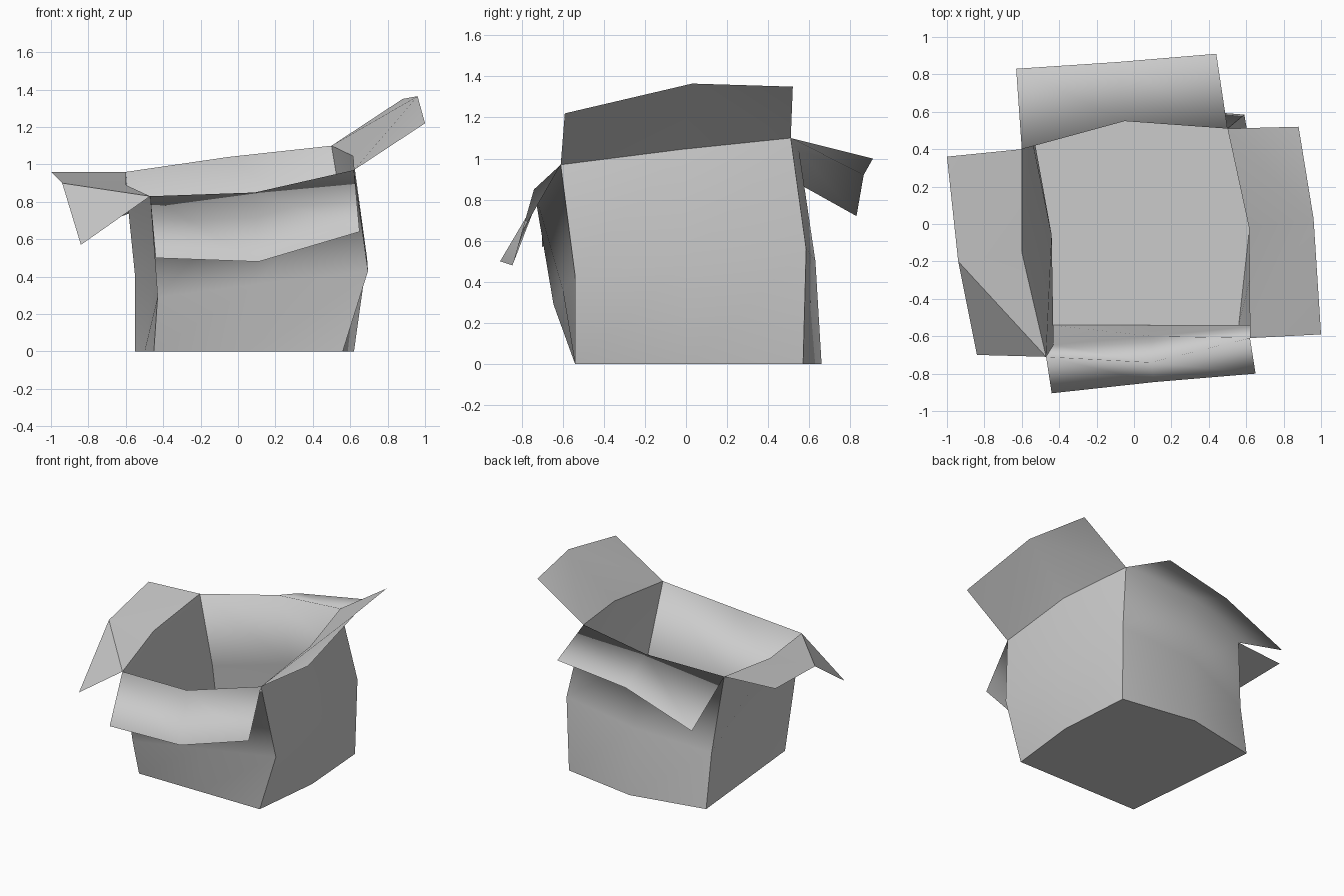
import bpy
import math

cube = bpy.data.objects.get("Cube")
if cube:
    bpy.data.objects.remove(cube, do_unlink=True)

# One plain grey card colour
GREY = (0.6, 0.6, 0.6, 1.0)
card = bpy.data.materials.new("grey_card")
card.use_nodes = True
card.diffuse_color = GREY
card.node_tree.nodes["Principled BSDF"].inputs["Base Color"].default_value = GREY


def add_sheet(name, points, faces, fold_angle=None):
    """Make a thin card sheet; fold_angle keeps sharper folds crisp."""
    mesh = bpy.data.meshes.new(name)
    mesh.from_pydata(points, [], faces)
    mesh.materials.append(card)
    sheet = bpy.data.objects.new(name, mesh)
    bpy.context.collection.objects.link(sheet)
    bpy.ops.object.select_all(action="DESELECT")
    sheet.select_set(True)
    bpy.context.view_layer.objects.active = sheet
    if fold_angle is None:
        bpy.ops.object.shade_smooth()
    else:
        bpy.ops.object.shade_smooth_by_angle(angle=math.radians(fold_angle))
    return sheet


def add_panel(name, rows):
    """Join equal rows of points, bottom to top, into a smooth bent panel."""
    width = len(rows[0])
    points = [point for row in rows for point in row]
    faces = []
    for r in range(len(rows) - 1):
        for c in range(width - 1):
            low = r * width + c
            faces.append((low, low + 1, low + width + 1, low + width))
    return add_sheet(name, points, faces)


def add_side_flap(name, hinge, outer):
    """Fan a creased flap from the middle of its outer edge."""
    faces = [(0, 1, 4), (0, 4, 3), (1, 2, 4), (2, 5, 4)]
    return add_sheet(name, hinge + outer, faces, fold_angle=30)


# Upright folds of the box, each as foot, waist and rim
front_right = [(-0.45, -0.54, 0), (-0.43, -0.645, 0.29), (-0.47, -0.71, 0.83)]
front_middle = [(0.05, -0.54, 0), (0.1, -0.6, 0.36), (0.09, -0.74, 0.85)]
front_left = [(0.56, -0.54, 0), (0.695, -0.54, 0.43), (0.62, -0.61, 0.97)]
left_middle = [(0.62, 0, 0), (0.69, 0, 0.5), (0.615, -0.02, 1.045)]
back_left = [(0.58, 0.57, 0), (0.59, 0.585, 0.56), (0.5, 0.51, 1.1)]
back_middle = [(0.01, 0.66, 0), (0, 0.63, 0.5), (-0.05, 0.55, 1.04)]
back_right = [(-0.55, 0.545, 0), (-0.55, 0.48, 0.4), (-0.6, 0.4, 0.96)]
right_middle = [(-0.5, 0, 0), (-0.44, -0.06, 0.42), (-0.6, -0.15, 0.89)]

# Outer edges of the four flaps, counter-clockwise from above
front_edge = [(-0.44, -0.905, 0.5), (0.11, -0.845, 0.48), (0.65, -0.8, 0.64)]
left_edge = [(1, -0.59, 1.22), (0.96, 0.03, 1.365), (0.88, 0.52, 1.35)]
back_edge = [(0.44, 0.91, 1), (-0.1, 0.865, 0.92), (-0.63, 0.83, 0.72)]
right_edge = [(-1, 0.36, 0.96), (-0.94, -0.2, 0.9), (-0.84, -0.7, 0.57)]

front = (front_right, front_middle, front_left)
left = (front_left, left_middle, back_left)
back = (back_left, back_middle, back_right)
right = (back_right, right_middle, front_right)

# Front and back: wall and flap roll over the rim as one bent sheet
for name, folds, edge in (("front_panel", front, front_edge),
                          ("back_panel", back, back_edge)):
    add_panel(name, list(zip(*folds)) + [edge])

# Left and right: wall with a crisply folded flap
for side, folds, edge in (("left", left, left_edge),
                          ("right", right, right_edge)):
    add_panel(side + "_wall", list(zip(*folds)))
    add_side_flap(side + "_flap", [fold[-1] for fold in folds], edge)

# Floor joins the feet of all the folds
feet = [fold[0] for folds in (front, left, back, right) for fold in folds[:2]]
add_sheet("floor", feet, [tuple(reversed(range(len(feet))))])
